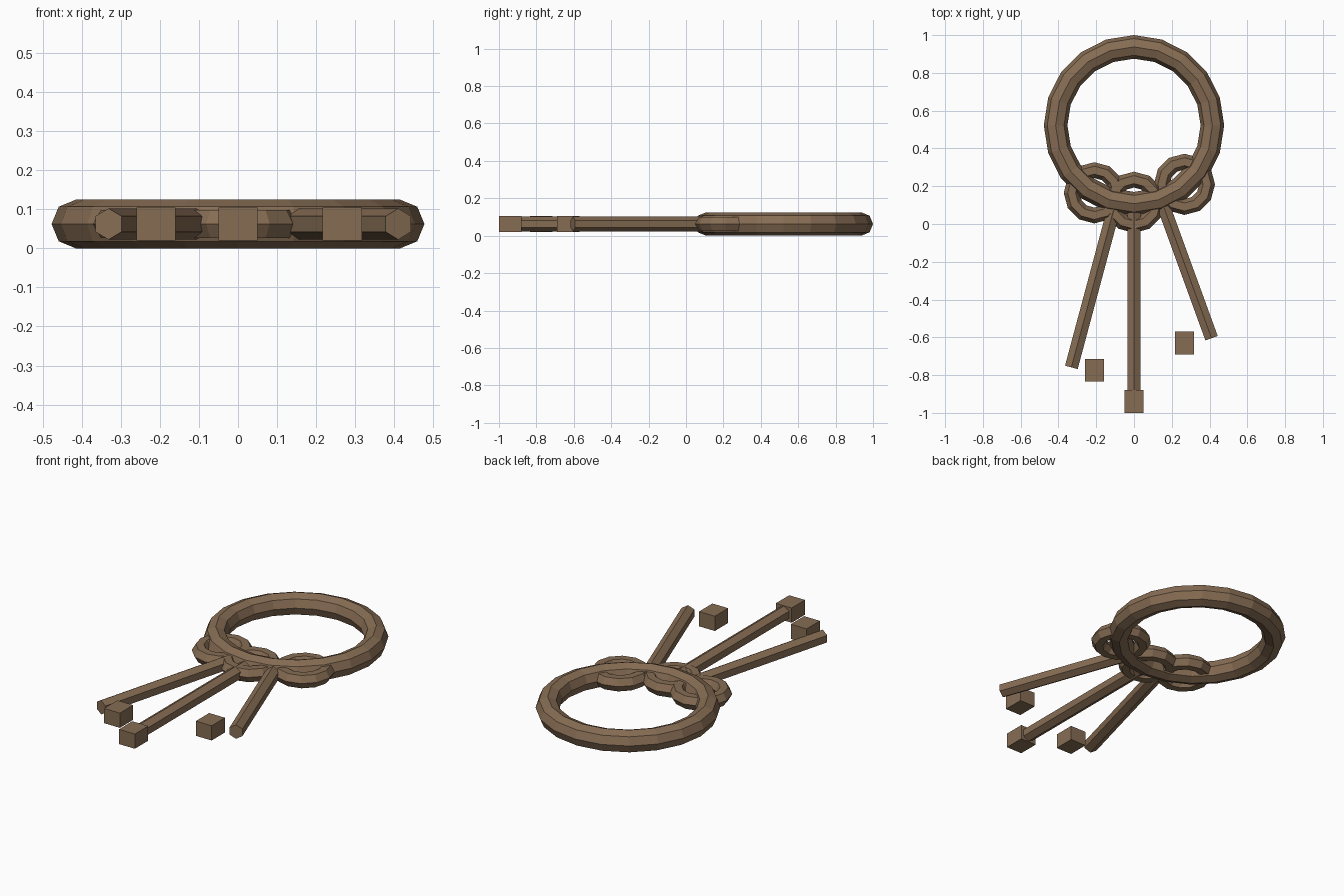
import bpy
import bmesh
from math import sin, cos, pi, radians
from mathutils import Matrix, Vector

if "Cube" in bpy.data.objects:
    bpy.data.objects.remove(bpy.data.objects["Cube"], do_unlink=True)

MID_Z = 0.0625  # every part shares this middle plane

# Single aged-bronze colour
bronze = bpy.data.materials.new("aged_bronze")
bronze.use_nodes = True
colour = (0.24, 0.152, 0.088, 1.0)
bronze.diffuse_color = colour
bronze.node_tree.nodes["Principled BSDF"].inputs["Base Color"].default_value = colour


def add_object(name, bm, location, turn=0.0):
    bmesh.ops.recalc_face_normals(bm, faces=bm.faces)
    mesh = bpy.data.meshes.new(name)
    bm.to_mesh(mesh)
    bm.free()
    mesh.materials.append(bronze)
    obj = bpy.data.objects.new(name, mesh)
    obj.location = location
    obj.rotation_euler.z = turn
    bpy.context.collection.objects.link(obj)
    return obj


def ring(name, location, radius, tube, segments, sides):
    """Flat-lying faceted ring."""
    bm = bmesh.new()
    loops = []
    for i in range(segments):
        a = 2 * pi * i / segments
        loop = []
        for j in range(sides):
            b = 2 * pi * j / sides
            r = radius + tube * cos(b)
            loop.append(bm.verts.new((r * cos(a), r * sin(a), tube * sin(b))))
        loops.append(loop)
    for i in range(segments):
        here, ahead = loops[i], loops[(i + 1) % segments]
        for j in range(sides):
            k = (j + 1) % sides
            bm.faces.new((here[j], ahead[j], ahead[k], here[k]))
    return add_object(name, bm, location)


def shaft(name, location, length, turn):
    """Six-sided rod along y with an edge on top."""
    bm = bmesh.new()
    bmesh.ops.create_cone(bm, cap_ends=True, segments=6, radius1=0.04,
                          radius2=0.04, depth=length,
                          matrix=Matrix.Rotation(pi / 2, 4, "X"))
    # Put a ridge, not a flat, at the top
    if sum(abs(v.co.x) < 0.001 for v in bm.verts) == 0:
        bmesh.ops.rotate(bm, verts=bm.verts, cent=(0, 0, 0),
                         matrix=Matrix.Rotation(pi / 6, 3, "Y"))
    return add_object(name, bm, location, turn)


def bit(name, location):
    """Square block at the tip of a key."""
    bm = bmesh.new()
    bmesh.ops.create_cube(bm, size=1.0)
    bmesh.ops.scale(bm, verts=bm.verts, vec=Vector((0.1, 0.12, 0.084)))
    return add_object(name, bm, location)


# Large carrying ring
ring("key_ring", (0, 0.5225, MID_Z), 0.415, 0.0625, 20, 8)

# Keys: name, x, bow y, bit y, shaft turn in degrees
keys = [
    ("right_key", -0.21, 0.165, -0.775, -15),
    ("middle_key", 0.0, 0.115, -0.94, 0),
    ("left_key", 0.267, 0.21, -0.63, 20),
]
for name, x, bow_y, bit_y, turn in keys:
    ring(name + "_bow", (x, bow_y, MID_Z), 0.12, 0.042, 12, 6)
    shaft(name + "_shaft", (x, (bow_y + bit_y) / 2, MID_Z),
          bow_y - bit_y, radians(turn))
    bit(name + "_bit", (x, bit_y, MID_Z))
